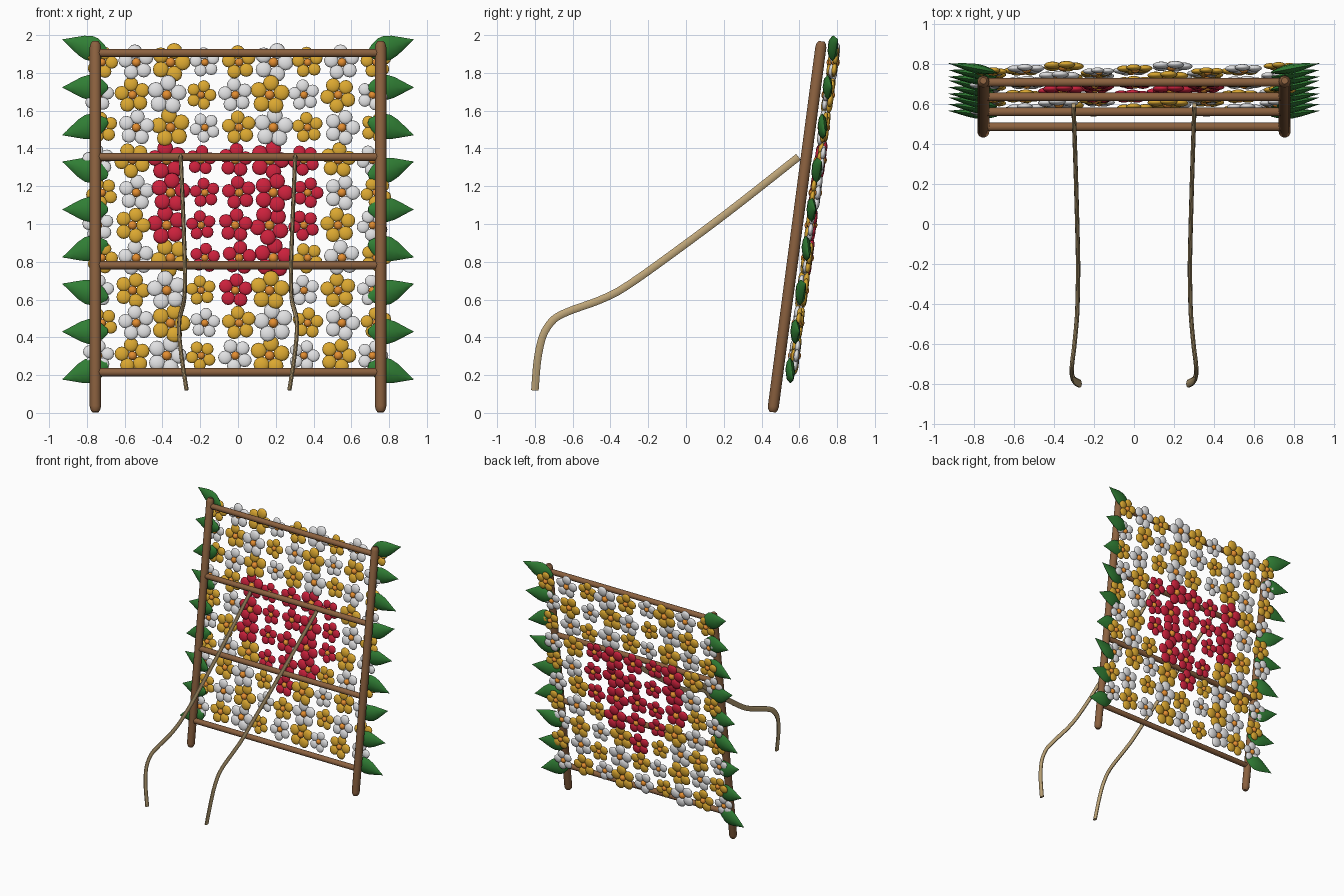
import bpy, bmesh, math, random
from mathutils import Matrix, Vector

if "Cube" in bpy.data.objects:
    bpy.data.objects.remove(bpy.data.objects["Cube"])

random.seed(4)

def mat(name, r, g, b):
    m = bpy.data.materials.new(name)
    m.diffuse_color = (r, g, b, 1)
    m.use_nodes = True
    m.node_tree.nodes["Principled BSDF"].inputs["Base Color"].default_value = m.diffuse_color
    return m

WOOD = mat("brown wood", 0.26, 0.12, 0.05)
TAN = mat("tan wood", 0.52, 0.38, 0.19)
GREEN = mat("leaf green", 0.03, 0.21, 0.035)
ORANGE = mat("orange", 0.78, 0.27, 0.03)
PETAL = {"white": mat("white", 0.75, 0.75, 0.76),
         "yellow": mat("yellow", 0.71, 0.39, 0.03),
         "red": mat("red", 0.60, 0.015, 0.045)}

# Leaning plane: local x = x, local y = up the posts, local z = towards the front
S, C = 0.131, 0.9914
PLANE = Matrix(((1, 0, 0, 0), (0, S, -C, 0.458), (0, C, S, 0), (0, 0, 0, 1)))

def place(x, z, depth):
    """World point at height z, set back from the posts by depth."""
    return PLANE @ Vector((x, (z + S * depth) / C, -depth))

def finish(bm, name, material, angle=40):
    bmesh.ops.recalc_face_normals(bm, faces=bm.faces)
    me = bpy.data.meshes.new(name)
    bm.to_mesh(me)
    bm.free()
    me.materials.append(material)
    ob = bpy.data.objects.new(name, me)
    bpy.context.collection.objects.link(ob)
    bpy.ops.object.select_all(action='DESELECT')
    ob.select_set(True)
    bpy.context.view_layer.objects.active = ob
    bpy.ops.object.shade_smooth_by_angle(angle=math.radians(angle))
    return ob

def loft(bm, rings):
    """Skin closed rings of points and cap both ends."""
    loops = [[bm.verts.new(p) for p in ring] for ring in rings]
    n = len(loops[0])
    for a, b in zip(loops, loops[1:]):
        for i in range(n):
            bm.faces.new((a[i], a[(i + 1) % n], b[(i + 1) % n], b[i]))
    bm.faces.new(loops[0])
    bm.faces.new(loops[-1])

def tube(points, side, rx, rn, n=12, scales=None):
    """Rings of an oval section along a path; side is the fixed width axis."""
    rings = []
    for i, p in enumerate(points):
        t = (points[min(i + 1, len(points) - 1)] - points[max(i - 1, 0)]).normalized()
        u = (side - t * side.dot(t)).normalized()
        v = t.cross(u)
        k = scales[i] if scales else 1
        rings.append([p + k * (u * rx * math.cos(a) + v * rn * math.sin(a))
                      for a in (2 * math.pi * j / n for j in range(n))])
    return rings

def pole(name, a, b, r, side):
    """Round pole with softly rounded ends."""
    d = (b - a).normalized()
    pts = [a, a + d * r * 0.4, a + d * r, b - d * r, b - d * r * 0.4, b]
    bm = bmesh.new()
    loft(bm, tube(pts, side, r, r, 14, [0.55, 0.85, 1, 1, 0.85, 0.55]))
    finish(bm, name, WOOD, 50)

X = Vector((1, 0, 0))
Z = Vector((0, 0, 1))

# Frame posts and rails
for sx, tag in ((-1, "left"), (1, "right")):
    pole("post_" + tag, place(sx * 0.755, 0.004, 0), place(sx * 0.755, 1.967, 0), 0.03, X)
for i, z in enumerate((0.215, 0.782, 1.355, 1.905)):
    pole("rail_%d" % (i + 1), place(-0.76, z, 0), place(0.76, z, 0), 0.022, Z)

# Bent support legs: (x, y, z) control points smoothed as a spline
LEG = [(0.303, 0.595, 1.355), (0.29, 0.2, 1.045), (0.28, -0.2, 0.75), (0.282, -0.36, 0.643),
       (0.286, -0.47, 0.592), (0.300, -0.62, 0.538), (0.310, -0.70, 0.495),
       (0.311, -0.755, 0.415), (0.298, -0.785, 0.29), (0.272, -0.80, 0.12)]

def spline(pts, steps=5):
    p = [Vector(q) for q in pts]
    out = []
    for i in range(len(p) - 1):
        a, b, c, d = p[max(i - 1, 0)], p[i], p[i + 1], p[min(i + 2, len(p) - 1)]
        t1 = (c - a) * 0.5 * min(1, (c - b).length / max((b - a).length, 1e-3))
        t2 = (d - b) * 0.5 * min(1, (c - b).length / max((d - c).length, 1e-3))
        for s in range(steps):
            t = s / steps
            out.append(b * (2*t**3 - 3*t*t + 1) + t1 * (t**3 - 2*t*t + t)
                       + c * (3*t*t - 2*t**3) + t2 * (t**3 - t*t))
    return out + [p[-1]]

for sx, tag in ((-1, "left"), (1, "right")):
    bm = bmesh.new()
    loft(bm, tube(spline([(sx * x, y, z) for x, y, z in LEG]), X, 0.011, 0.021, 10))
    finish(bm, "support_leg_" + tag, TAN)

# Flower wall: 9 columns by 10 rows, two colours in a check with a red heart
SIZES = (0.085, 0.096, 0.106, 0.081, 0.092, 0.106, 0.084, 0.096, 0.084)
HEART = {2: (4, 4), 3: (3, 5), 4: (2, 6), 5: (2, 6), 6: (2, 6)}
petals = {k: bmesh.new() for k in PETAL}
centres = bmesh.new()

def blob(bm, x, z, depth, r, thick):
    m = PLANE.copy()
    m.translation = place(x, z, depth)
    bmesh.ops.create_uvsphere(bm, u_segments=12, v_segments=8, radius=1,
                              matrix=m @ Matrix.Diagonal((r, r, thick, 1)))

for row in range(10):
    z = 0.303 + row * 0.1725
    for col in range(9):
        x = -0.005 + (col - 4) * 0.1815 + (0.011 if row % 2 else -0.009)
        colour = "yellow" if (row + col) % 2 else "white"
        lo, hi = HEART.get(row, (9, 0))
        if row == 3:
            lo, hi = 3, 5
        if lo <= col <= hi:
            colour = "red"
        r = SIZES[col]
        depth = 0.06 + 0.013 * ((col + 2 * row) % 3)
        spin = random.choice((0.0, 0.2, 0.45, 0.8))
        for k in range(5):
            a = spin + k * math.tau / 5
            blob(petals[colour], x + math.cos(a) * r * 0.60, z + math.sin(a) * r * 0.60,
                 depth, r * 0.40, r * 0.17)
        blob(centres, x, z, depth, r * 0.25, r * 0.23)

for k, bm in petals.items():
    finish(bm, k + "_petals", PETAL[k], 60)
finish(centres, "flower_centres", ORANGE, 60)

# Pointed leaves down both sides, tips swinging down, level and up in turn
PROFILE = ((0, 0.2), (0.12, 0.62), (0.28, 0.95), (0.42, 1), (0.58, 0.82),
           (0.75, 0.5), (0.9, 0.2), (1, 0.02))
for sx, tag in ((-1, "left"), (1, "right")):
    bm = bmesh.new()
    for i in range(9):
        z = 0.215 + i * 0.2155
        swing = (-0.042, 0.0, 0.042)[i % 3]
        pts = [place(sx * (0.69 + 0.24 * t), z + swing * (2 * t - 1) * 0.9,
                     0.05 + 0.035 * t) for t, _ in PROFILE]
        loft(bm, tube(pts, Z, 0.066, 0.024, 8, [w for _, w in PROFILE]))
    finish(bm, "leaves_" + tag, GREEN, 40)
